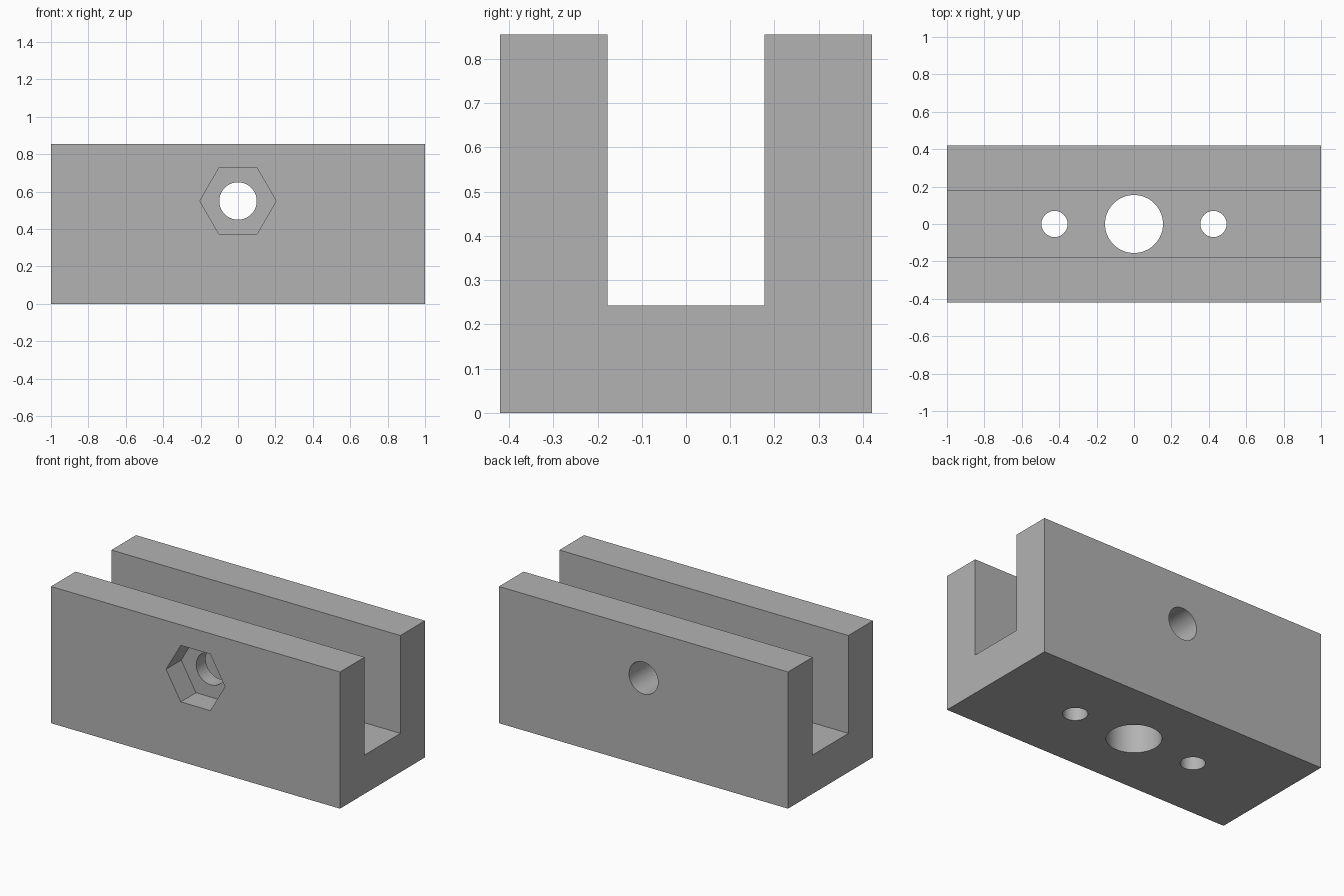
import bpy
import bmesh
import math

if "Cube" in bpy.data.objects:
    bpy.data.objects.remove(bpy.data.objects["Cube"], do_unlink=True)

LENGTH, DEPTH, HEIGHT = 2.0, 0.84, 0.855
SLOT_HALF, FLOOR = 0.177, 0.243
BOLT_Z = 0.55
POCKET_DEPTH = 0.15

grey = bpy.data.materials.new("plain_grey")
grey.use_nodes = True
colour = (0.45, 0.45, 0.45, 1)
grey.diffuse_color = colour
grey.node_tree.nodes["Principled BSDF"].inputs["Base Color"].default_value = colour

# U-shaped channel, extruded along x
hx, hy = LENGTH / 2, DEPTH / 2
half = [(hy, 0), (hy, HEIGHT), (SLOT_HALF, HEIGHT), (SLOT_HALF, FLOOR)]
profile = half + [(-y, z) for y, z in reversed(half)]
bm = bmesh.new()
face = bm.faces.new([bm.verts.new((-hx, y, z)) for y, z in profile])
result = bmesh.ops.extrude_face_region(bm, geom=[face])
moved = [v for v in result["geom"] if isinstance(v, bmesh.types.BMVert)]
bmesh.ops.translate(bm, verts=moved, vec=(LENGTH, 0, 0))
bmesh.ops.recalc_face_normals(bm, faces=bm.faces)
mesh = bpy.data.meshes.new("channel_block")
bm.to_mesh(mesh)
bm.free()
block = bpy.data.objects.new("channel_block", mesh)
bpy.context.collection.objects.link(block)
mesh.materials.append(grey)


def cut(name, sides, radius, length, location, rotation=(0, 0, 0)):
    """Subtract a prism from the block, then discard the cutter."""
    bpy.ops.mesh.primitive_cylinder_add(vertices=sides, radius=radius, depth=length,
                                        location=location, rotation=rotation)
    cutter = bpy.context.object
    cutter.name = name
    cutter.hide_render = True
    cutter.data.materials.append(grey)
    bpy.context.view_layer.objects.active = block
    mod = block.modifiers.new(name, "BOOLEAN")
    mod.operation = "DIFFERENCE"
    mod.solver = "EXACT"
    mod.object = cutter
    bpy.ops.object.modifier_apply(modifier=mod.name)
    bpy.data.objects.remove(cutter, do_unlink=True)


# Mounting holes through the floor
cut("centre_hole", 64, 0.155, 1, (0, 0, 0.1))
for side in (-1, 1):
    cut("mounting_hole", 64, 0.07, 1, (side * 0.425, 0, 0.1))

# Cross bolt hole through both walls, with a nut pocket in the front
sideways = math.radians(90)
cut("bolt_hole", 64, 0.1, 2, (0, 0, BOLT_Z), (sideways, 0, 0))
cut("nut_pocket", 6, 0.204, POCKET_DEPTH * 2, (0, -hy, BOLT_Z),
    (sideways, sideways, 0))

# Smooth bores with crisp edges
bpy.ops.object.select_all(action="DESELECT")
block.select_set(True)
bpy.context.view_layer.objects.active = block
bpy.ops.object.shade_smooth_by_angle(angle=math.radians(30))
